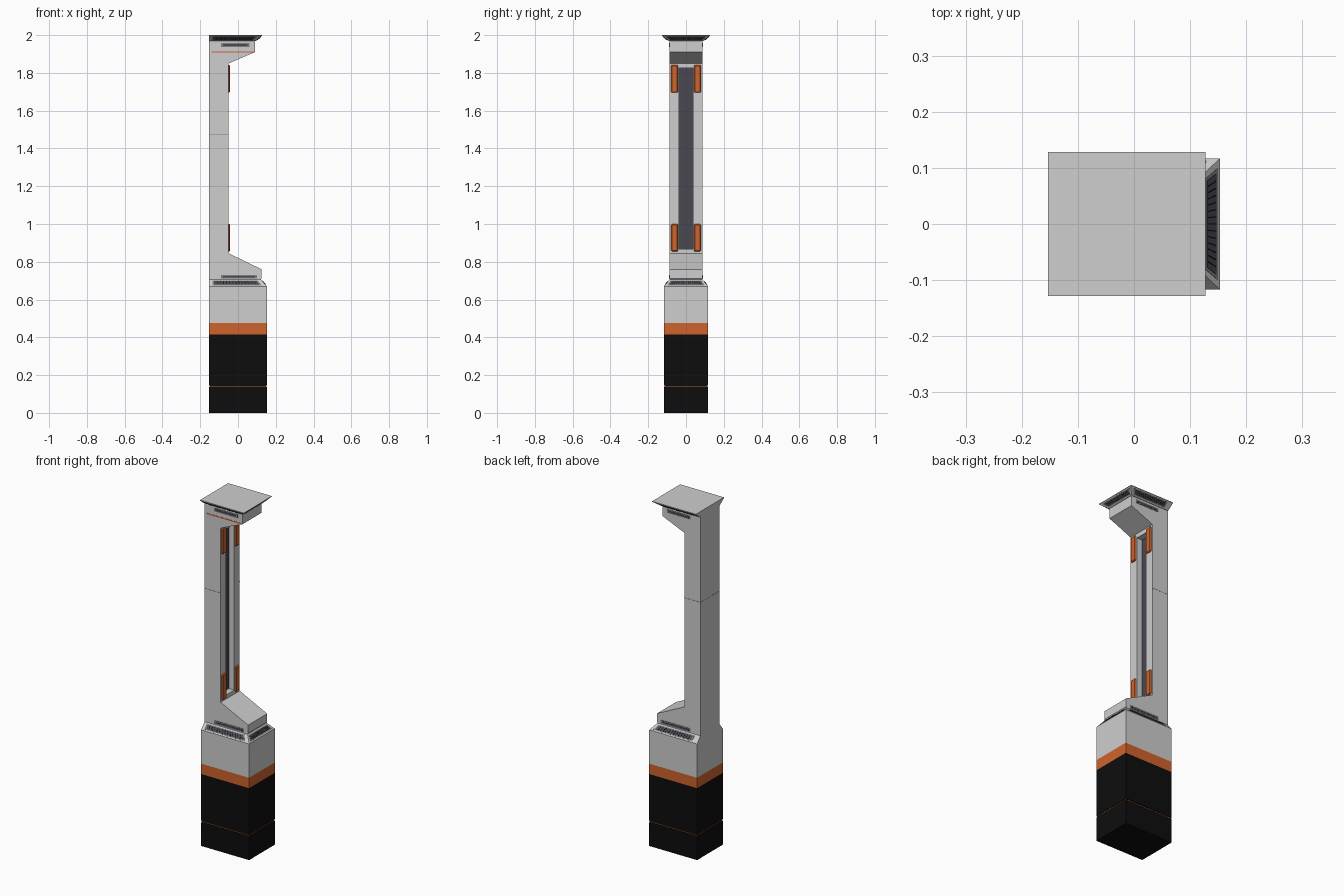
import bpy, bmesh
from mathutils import Vector

if "Cube" in bpy.data.objects:
    bpy.data.objects.remove(bpy.data.objects["Cube"])


def mat(name, r, g, b):
    m = bpy.data.materials.new(name)
    m.diffuse_color = (r, g, b, 1)
    m.use_nodes = True
    m.node_tree.nodes["Principled BSDF"].inputs["Base Color"].default_value = m.diffuse_color
    return m


GREY = mat("light_grey", 0.62, 0.62, 0.62)
ORANGE = mat("orange", 0.62, 0.125, 0.025)
BLACK = mat("black", 0.004, 0.004, 0.004)
DARK = mat("dark_slate", 0.065, 0.065, 0.08)
MID = mat("mid_grey", 0.22, 0.22, 0.23)


def make(name, verts, faces, m):
    bm = bmesh.new()
    vs = [bm.verts.new(v) for v in verts]
    for f in faces:
        bm.faces.new([vs[i] for i in f])
    bmesh.ops.recalc_face_normals(bm, faces=bm.faces)
    me = bpy.data.meshes.new(name)
    bm.to_mesh(me)
    bm.free()
    me.materials.append(m)
    ob = bpy.data.objects.new(name, me)
    bpy.context.collection.objects.link(ob)
    return ob


def loft(name, low, high, m):
    """Close two matching rings of points into a solid."""
    n = len(low)
    faces = [tuple(range(n)), tuple(range(n, 2 * n))]
    faces += [(i, (i + 1) % n, n + (i + 1) % n, n + i) for i in range(n)]
    return make(name, list(low) + list(high), faces, m)


def rect(x0, x1, y, z):
    return [(x0, -y, z), (x1, -y, z), (x1, y, z), (x0, y, z)]


def box(name, x0, x1, y0, y1, z0, z1, m):
    a = [(x0, y0), (x1, y0), (x1, y1), (x0, y1)]
    return loft(name, [(*p, z0) for p in a], [(*p, z1) for p in a], m)


def plate(name, quad, u0, u1, v0, v1, t, m):
    """Thin plate lying on part of a quad (quad order: low a, low b, high b, high a)."""
    a, b, c, d = [Vector(p) for p in quad]
    n = (b - a).cross(d - a).normalized()
    pt = lambda u, v: a.lerp(b, u).lerp(d.lerp(c, u), v)
    ring = [pt(u0, v0), pt(u1, v0), pt(u1, v1), pt(u0, v1)]
    return loft(name, [p - n * 0.001 for p in ring], [p + n * t for p in ring], m)


def vent(name, quad, u0=0.06, u1=0.94, slats=14):
    """Framed dark grille with small bars."""
    plate(name + "_frame", quad, u0, u1, 0.14, 0.86, 0.001, MID)
    plate(name + "_grille", quad, u0 + 0.03, u1 - 0.03, 0.25, 0.75, 0.002, DARK)
    for i in range(1, slats):
        u = u0 + 0.03 + (u1 - u0 - 0.06) * i / slats
        plate(name + "_bar", quad, u - 0.004, u + 0.004, 0.28, 0.72, 0.003, BLACK)


L = -0.153

# base: black foot with a shallow groove, orange band, grey upper block
box("base_foot", L, 0.153, -0.117, 0.117, 0, 0.136, BLACK)
box("base_groove", L + 0.002, 0.151, -0.115, 0.115, 0.136, 0.147, BLACK)
box("base_groove_stripe", L + 0.001, 0.152, -0.116, 0.116, 0.1405, 0.1425, ORANGE)
box("base_body", L, 0.153, -0.117, 0.117, 0.147, 0.415, BLACK)
box("base_band", L, 0.153, -0.117, 0.117, 0.415, 0.475, ORANGE)
box("base_collar", L, 0.153, -0.117, 0.117, 0.475, 0.67, GREY)

# sloped shoulder of the base and flared cap, both flush at the back
slopes = {
    "shoulder": (rect(L, 0.153, 0.117, 0.67), rect(L, 0.122, 0.087, 0.706)),
    "cap": (rect(L, 0.093, 0.09, 1.968), rect(L, 0.127, 0.128, 1.997)),
}
for name, (lo, hi) in slopes.items():
    loft(name, lo, hi, GREY)
    for i, side in enumerate(("front", "right", "back")):
        vent(f"{name}_{side}_vent", (lo[i], lo[i + 1], hi[i + 1], hi[i]),
             0.06, 0.92 if side == "front" else 0.88 if side == "back" else 0.94)
box("cap_top", L, 0.127, -0.128, 0.128, 1.997, 2.0, GREY)

# C-shaped column body
prof = [(L, 0.70), (0.115, 0.70), (0.125, 0.712), (0.125, 0.76), (-0.05, 0.845),
        (-0.05, 1.85), (0.09, 1.91), (0.09, 1.97), (L, 1.97)]
col = loft("column", [(x, -0.087, z) for x, z in prof],
           [(x, 0.087, z) for x, z in prof], GREY)
cut = box("channel_cutter", -0.087, 0.0, -0.037, 0.037, 0.868, 1.825, GREY)
cut.hide_render = True
mod = col.modifiers.new("channel", "BOOLEAN")
mod.object = cut
mod.operation = "DIFFERENCE"
mod.solver = "EXACT"
bpy.context.view_layer.objects.active = col
bpy.ops.object.modifier_apply(modifier=mod.name)
bpy.data.objects.remove(cut)

# dark lining at the bottom of the channel
box("channel_lining", -0.088, -0.084, -0.037, 0.037, 0.868, 1.825, DARK)

# thin seam around the column
for s in (-1, 1):
    y0, y1 = sorted((s * 0.086, s * 0.0875))
    box("column_seam", L, -0.05, y0, y1, 1.474, 1.477, MID)
    # slots in the lower and upper sides of the column ends
    y0, y1 = sorted((s * 0.086, s * 0.089))
    box("lower_slot_frame", -0.09, 0.10, y0, y1, 0.711, 0.731, MID)
    box("upper_slot_frame", -0.09, 0.06, y0, y1, 1.937, 1.957, MID)
    y0, y1 = sorted((s * 0.086, s * 0.090))
    box("lower_slot", -0.08, 0.09, y0, y1, 0.716, 0.725, DARK)
    box("upper_slot", -0.08, 0.05, y0, y1, 1.942, 1.952, DARK)
    # orange bumper pads at both ends of each rail
    y0, y1 = sorted((s * 0.042, s * 0.079))
    for z0, z1 in ((0.855, 1.0), (1.695, 1.842)):
        pad = box("bumper_pad", -0.056, -0.042, y0, y1, z0, z1, ORANGE)
        b = pad.modifiers.new("bevel", "BEVEL")
        b.width = 0.005
        b.segments = 1
box("column_seam_back", L - 0.0005, L + 0.001, -0.087, 0.087, 1.474, 1.477, MID)

# orange pinstripe under the cap
box("pinstripe", -0.14, 0.088, -0.088, -0.086, 1.908, 1.914, ORANGE)
